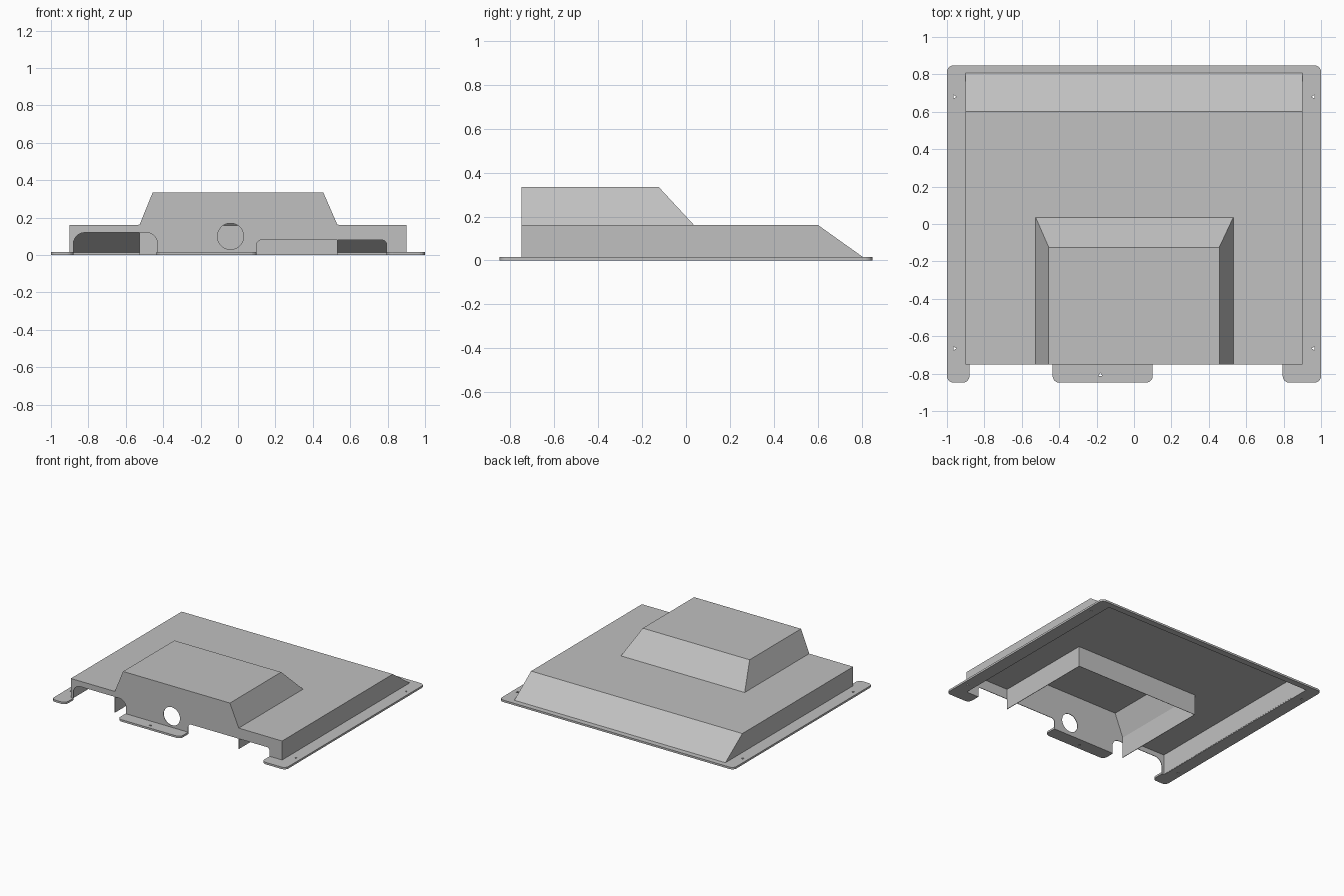
import bpy, bmesh
from math import sin, cos, pi, radians
from mathutils import Matrix, Vector

cube = bpy.data.objects.get("Cube")
if cube:
    bpy.data.objects.remove(cube)

metal = bpy.data.materials.new("plain_grey")
metal.use_nodes = True
grey = (0.53, 0.53, 0.53, 1)
metal.diffuse_color = grey
metal.node_tree.nodes["Principled BSDF"].inputs["Base Color"].default_value = grey

SHEET = 0.004
SIDE, FRONT, BACK, TOP = 0.9, -0.75, 0.81, 0.16
EDGE = 0.848
FLANGE = 0.015


def finish(name, bm):
    mesh = bpy.data.meshes.new(name)
    bm.to_mesh(mesh)
    bm.free()
    mesh.materials.append(metal)
    ob = bpy.data.objects.new(name, mesh)
    bpy.context.collection.objects.link(ob)
    return ob


def rounded(points, steps=6):
    """Outline from (x, y, radius) corners; radius 0 keeps a corner sharp."""
    out = []
    for i, (x, y, r) in enumerate(points):
        p = Vector((x, y))
        if not r:
            out.append(p)
            continue
        d1 = (Vector(points[i - 1][:2]) - p).normalized()
        d2 = (Vector(points[(i + 1) % len(points)][:2]) - p).normalized()
        for k in range(steps + 1):
            t = k / steps * pi / 2
            out.append(p + r * (d1 * (1 - sin(t)) + d2 * (1 - cos(t))))
    return out


def ring(x, y, r, count, start=0.0):
    return [Vector((x + r * cos(start + 2 * pi * k / count),
                    y + r * sin(start + 2 * pi * k / count))) for k in range(count)]


def panel(name, loops, thickness, matrix=Matrix()):
    """Flat plate with holes, filled from outlines and extruded."""
    bm = bmesh.new()
    for loop in loops:
        vs = [bm.verts.new((p.x, p.y, 0)) for p in loop]
        for a, b in zip(vs, vs[1:] + vs[:1]):
            bm.edges.new((a, b))
    bmesh.ops.triangle_fill(bm, use_beauty=True, edges=bm.edges[:], normal=(0, 0, 1))
    geo = bmesh.ops.extrude_face_region(bm, geom=bm.faces[:])["geom"]
    bmesh.ops.translate(bm, vec=(0, 0, thickness),
                        verts=[g for g in geo if isinstance(g, bmesh.types.BMVert)])
    bmesh.ops.transform(bm, matrix=matrix, verts=bm.verts[:])
    bmesh.ops.recalc_face_normals(bm, faces=bm.faces[:])
    return finish(name, bm)


def sheet(name, faces):
    """Thin bent sheet from polygons that share corners."""
    bm = bmesh.new()
    for f in faces:
        bm.faces.new([bm.verts.new(p) for p in f])
    bmesh.ops.remove_doubles(bm, verts=bm.verts[:], dist=0.0005)
    bmesh.ops.recalc_face_normals(bm, faces=bm.faces[:])
    ob = finish(name, bm)
    mod = ob.modifiers.new("thickness", 'SOLIDIFY')
    mod.thickness = SHEET
    mod.offset = 0
    return ob


# mounting flange: three sides plus the two front feet, with screw holes
R = 0.035
flange = rounded([
    (-1, -EDGE, R), (-0.88, -EDGE, R), (-0.88, FRONT, 0), (-SIDE, FRONT, 0),
    (-SIDE, 0.8, 0), (SIDE, 0.8, 0), (SIDE, FRONT, 0), (0.795, FRONT, 0),
    (0.795, -EDGE, R), (1, -EDGE, R), (1, EDGE, R), (-1, EDGE, R)])
holes = [ring(s * 0.96, y, 0.012, 3, 0 if s < 0 else pi)
         for s in (-1, 1) for y in (-0.665, 0.68)]
panel("flange", [flange] + holes, FLANGE)

# centre front foot
foot = rounded([(-0.435, -EDGE, R), (0.1, -EDGE, R), (0.1, FRONT, 0), (-0.435, FRONT, 0)])
panel("centre_foot", [foot, ring(-0.18, -0.807, 0.012, 3, pi / 2)], FLANGE)

# front wall with two openings and a round hole
wall = rounded([
    (-SIDE, 0, 0), (-SIDE, TOP, 0), (-0.525, TOP, 0), (-0.455, 0.335, 0),
    (0.455, 0.335, 0), (0.53, TOP, 0), (SIDE, TOP, 0), (SIDE, 0, 0),
    (0.795, 0, 0), (0.795, 0.08, 0.025), (0.1, 0.08, 0.025), (0.1, 0, 0),
    (-0.43, 0, 0), (-0.43, 0.12, 0.06), (-0.88, 0.12, 0.06), (-0.88, 0, 0)])
panel("front_wall", [wall, ring(-0.04, 0.1, 0.07, 40)], SHEET,
      Matrix.Translation((0, FRONT + SHEET, 0)) @ Matrix.Rotation(radians(90), 4, 'X'))

# main shell: top around the raised cover, back slope, side walls
L, RT, HB = -0.525, 0.53, 0.035
top = [(-SIDE, FRONT), (L, FRONT), (L, HB), (RT, HB), (RT, FRONT),
       (SIDE, FRONT), (SIDE, 0.6), (-SIDE, 0.6)]
shell = [[(x, y, TOP) for x, y in top],
         [(-SIDE, 0.6, TOP), (SIDE, 0.6, TOP), (SIDE, BACK, 0.01), (-SIDE, BACK, 0.01)]]
for x in (-SIDE, SIDE):
    shell.append([(x, FRONT, TOP), (x, 0.6, TOP), (x, BACK, 0.01), (x, FRONT, 0.002)])
sheet("main_shell", shell)

# raised cover, open underneath
base = [(L, FRONT, TOP), (L, HB, TOP), (RT, HB, TOP), (RT, FRONT, TOP)]
lid = [(-0.455, FRONT, 0.333), (-0.455, -0.125, 0.333),
       (0.455, -0.125, 0.333), (0.455, FRONT, 0.333)]
sheet("raised_cover", [lid] + [[base[i], base[i + 1], lid[i + 1], lid[i]] for i in range(3)])

# inner skirt hanging below the raised cover
floor = [(x, y, 0) for x, y, z in base]
sheet("inner_skirt", [[base[i], base[i + 1], floor[i + 1], floor[i]] for i in range(3)])
